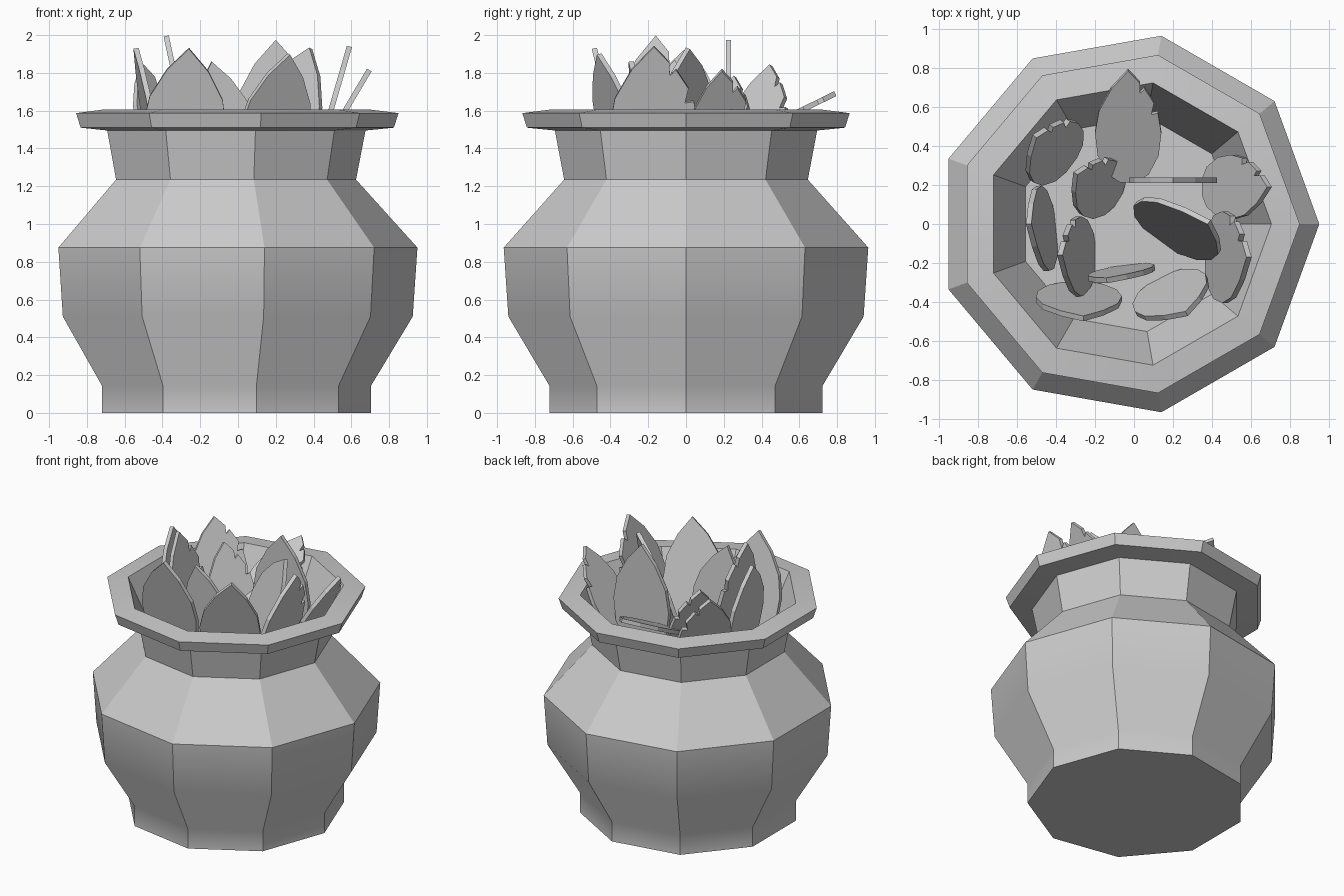
import bpy, bmesh
from math import cos, sin, pi
from mathutils import Vector

if "Cube" in bpy.data.objects:
    bpy.data.objects.remove(bpy.data.objects["Cube"])


def make_object(name, bm):
    bmesh.ops.recalc_face_normals(bm, faces=bm.faces)
    mesh = bpy.data.meshes.new(name)
    bm.to_mesh(mesh)
    bm.free()
    obj = bpy.data.objects.new(name, mesh)
    bpy.context.collection.objects.link(obj)
    return obj


# Nine-sided pot: outside profile, rim, then inside down to the soil (radius, z)
SIDES, CENTRE_X = 9, -0.03
PROFILE = [(0.735, 0), (0.735, 0.145), (0.955, 0.51), (0.98, 0.875), (0.655, 1.235),
           (0.705, 1.495), (0.855, 1.51), (0.88, 1.587), (0.735, 1.605), (0.56, 1.22)]
bm = bmesh.new()
rings = [[bm.verts.new((CENTRE_X + r * cos(2 * pi * i / SIDES), r * sin(2 * pi * i / SIDES), z))
          for i in range(SIDES)] for r, z in PROFILE]
for low, high in zip(rings, rings[1:]):
    for i in range(SIDES):
        j = (i + 1) % SIDES
        bm.faces.new((low[i], low[j], high[j], high[i]))
bm.faces.new(rings[0])
bm.faces.new(rings[-1])
pot = make_object("pot", bm)
bpy.context.view_layer.objects.active = pot
pot.select_set(True)
bpy.ops.object.shade_smooth_by_angle(angle=pi / 6)

# Leaf outline: one half, base to tip (fraction of half width, fraction of length)
HALF = [(0.25, 0), (0.62, 0.07), (0.92, 0.24), (1, 0.44), (0.88, 0.64), (0.5, 0.84)]
NOTCHED = [(0.25, 0), (0.62, 0.07), (0.92, 0.24), (1, 0.44), (0.9, 0.62), (0.7, 0.61),
           (0.78, 0.71), (0.5, 0.84), (0.36, 0.8), (0.35, 0.89)]
THICKNESS = 0.028


def leaf(name, base, tip, across, width, notched=False):
    base, tip = Vector(base), Vector(tip)
    along = tip - base
    side = Vector((*across, 0))
    side = (side - along * (side.dot(along) / along.length_squared)).normalized()
    normal = along.cross(side).normalized() * THICKNESS / 2
    right = NOTCHED if notched else HALF
    outline = right + [(0, 1)] + [(-u, v) for u, v in reversed(HALF)]
    bm = bmesh.new()
    front, back = [[bm.verts.new(base + along * v + side * (u * width / 2) + s * normal)
                    for u, v in outline] for s in (1, -1)]
    bm.faces.new(front)
    bm.faces.new(back[::-1])
    for i in range(len(outline)):
        j = (i + 1) % len(outline)
        bm.faces.new((front[i], back[i], back[j], front[j]))
    make_object(name, bm)


# Leaves: base, tip, width direction, width, notched edge
LEAVES = [
    ((-0.03, 0.22, 1.41), (-0.03, 0.79, 1.69), (1, 0), 0.34, True),
    ((0.2, 0.225, 1.18), (0.2, 0.225, 1.975), (1, 0), 0.45, False),
    ((-0.33, 0.31, 1.25), (-0.51, 0.45, 1.84), (0.6, 0.8), 0.38, True),
    ((-0.41, -0.04, 1.2), (-0.54, 0.0, 1.93), (0.1, -1), 0.44, False),
    ((-0.21, -0.17, 1.2), (-0.38, -0.16, 1.995), (0, 1), 0.41, True),
    ((0.37, -0.17, 1.18), (0.59, -0.17, 1.94), (0, 1), 0.47, True),
    ((0.36, 0.19, 1.25), (0.695, 0.19, 1.815), (0, 1), 0.33, True),
    ((0.1, -0.05, 1.2), (0.385, 0.01, 1.93), (0.75, -0.55), 0.48, False),
    ((0.13, -0.29, 1.2), (0.27, -0.46, 1.9), (0.88, 0.45), 0.41, False),
    ((-0.09, 0.13, 1.22), (-0.3, 0.26, 1.78), (0.5, 0.8), 0.33, True),
    ((-0.3, -0.31, 1.2), (-0.26, -0.485, 1.93), (1, 0), 0.44, False),
    ((-0.01, -0.22, 1.2), (-0.14, -0.29, 1.86), (1, 0.12), 0.33, False),
]
for n, args in enumerate(LEAVES, 1):
    leaf(f"leaf_{n}", *args)
